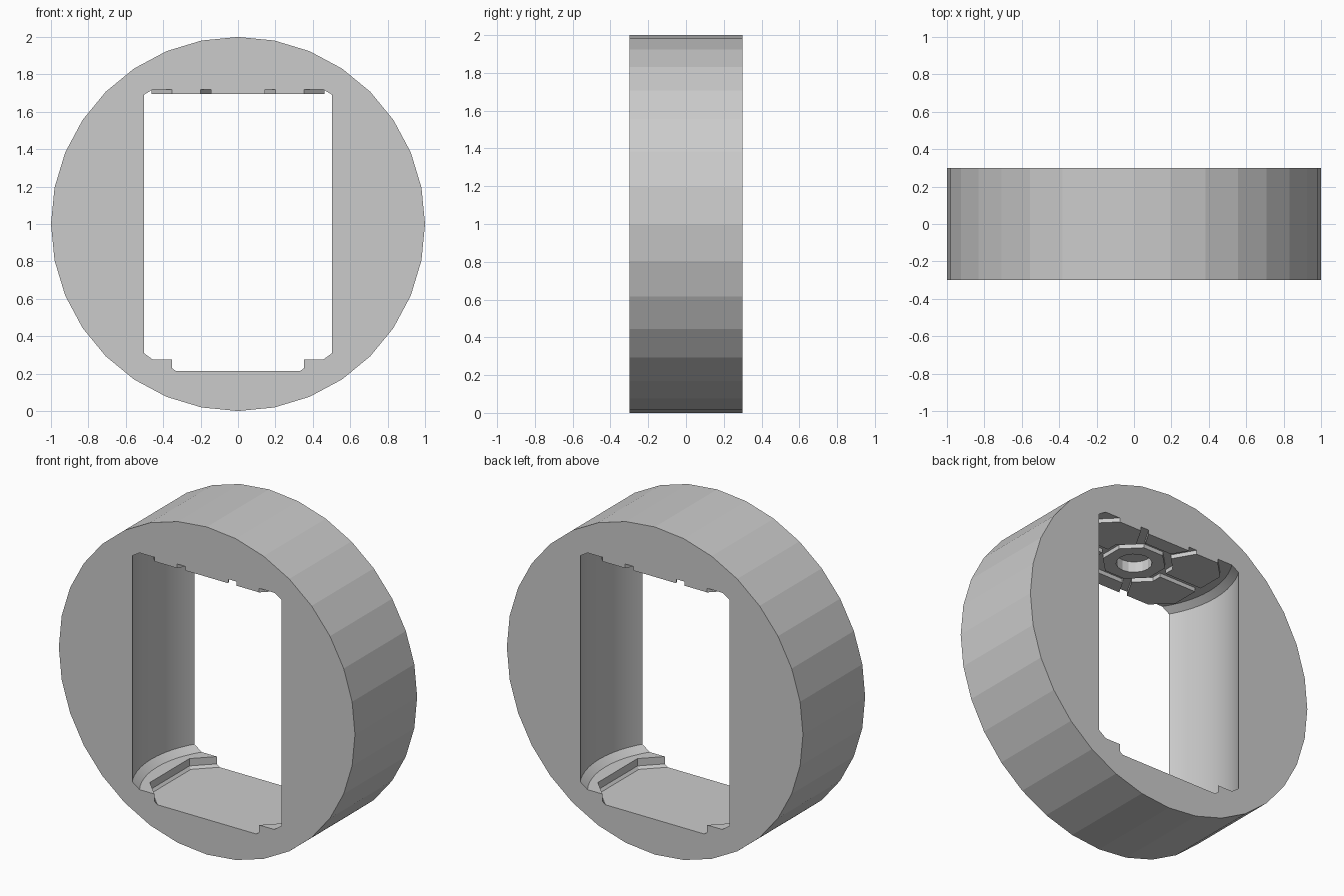
import bpy, bmesh
from math import pi, sin, cos
from mathutils import Matrix

if "Cube" in bpy.data.objects:
    bpy.data.objects.remove(bpy.data.objects["Cube"])

def lathe(name, sides, profile, turn=0.0):
    """Closed solid around the z axis from (radius, z) pairs."""
    bm = bmesh.new()
    rings = [[bm.verts.new((r * cos(turn + 2 * pi * i / sides),
                            r * sin(turn + 2 * pi * i / sides), z))
              for i in range(sides)] for r, z in profile]
    for a, b in zip(rings, rings[1:]):
        for i in range(sides):
            j = (i + 1) % sides
            bm.faces.new((a[i], a[j], b[j], b[i]))
    bm.faces.new(rings[0][::-1])
    bm.faces.new(rings[-1])
    return finish(name, bm)

def box(name, size, z, turn=0.0):
    bm = bmesh.new()
    bmesh.ops.create_cube(bm, size=1, matrix=Matrix.Translation((0, 0, z))
                          @ Matrix.Rotation(turn, 4, 'Z') @ Matrix.Diagonal((*size, 1)))
    return finish(name, bm)

def finish(name, bm):
    bmesh.ops.recalc_face_normals(bm, faces=bm.faces)
    me = bpy.data.meshes.new(name)
    bm.to_mesh(me)
    bm.free()
    ob = bpy.data.objects.new(name, me)
    bpy.context.collection.objects.link(ob)
    return ob

def cut(target, tool):
    """Subtract the tool from the target and discard the tool."""
    tool.hide_render = True
    mod = target.modifiers.new("cut", 'BOOLEAN')
    mod.operation, mod.solver, mod.object = 'DIFFERENCE', 'EXACT', tool
    bpy.context.view_layer.objects.active = target
    bpy.ops.object.modifier_apply(modifier=mod.name)
    bpy.data.objects.remove(tool)

OCT = pi / 8

# Outer ring: 32-sided drum lying along y
ring = lathe("doorway_ring", 32, [(1, -0.3), (1, 0.3)])
ring.data.transform(Matrix.Translation((0, 0, 1)) @ Matrix.Rotation(pi / 2, 4, 'X'))

# Raised ceiling panels, split by six spoke grooves and a centre groove
panels = lathe("ceiling_panels", 8, [(0.5, 1.695), (0.5, 1.76)], OCT)
for k in range(3):
    cut(panels, box("spoke", (1.4, 0.048, 0.3), 1.72, k * pi / 3))
cut(panels, lathe("centre_groove", 8, [(0.225, 1.6), (0.225, 1.8)], OCT))

# Round chamber with bevelled top and bottom, keeping the ceiling relief
chamber = lathe("chamber", 64, [(0.545, 0.275), (0.587, 0.31),
                                (0.587, 1.69), (0.545, 1.72)])
cut(chamber, panels)
cut(chamber, lathe("centre_plate", 8, [(0.18, 1.695), (0.18, 1.76)], OCT))
cut(ring, chamber)

# Sunken octagonal floor and round ceiling recess
cut(ring, lathe("floor_well", 8, [(0.485, 0.215), (0.5, 0.23), (0.5, 0.5)], OCT))
cut(ring, lathe("light_recess", 16, [(0.1, 1.6), (0.1, 1.76)]))

# Smooth chamber wall, faceted outside
bpy.ops.object.select_all(action='DESELECT')
ring.select_set(True)
bpy.context.view_layer.objects.active = ring
bpy.ops.object.shade_smooth_by_angle(angle=0.14)
